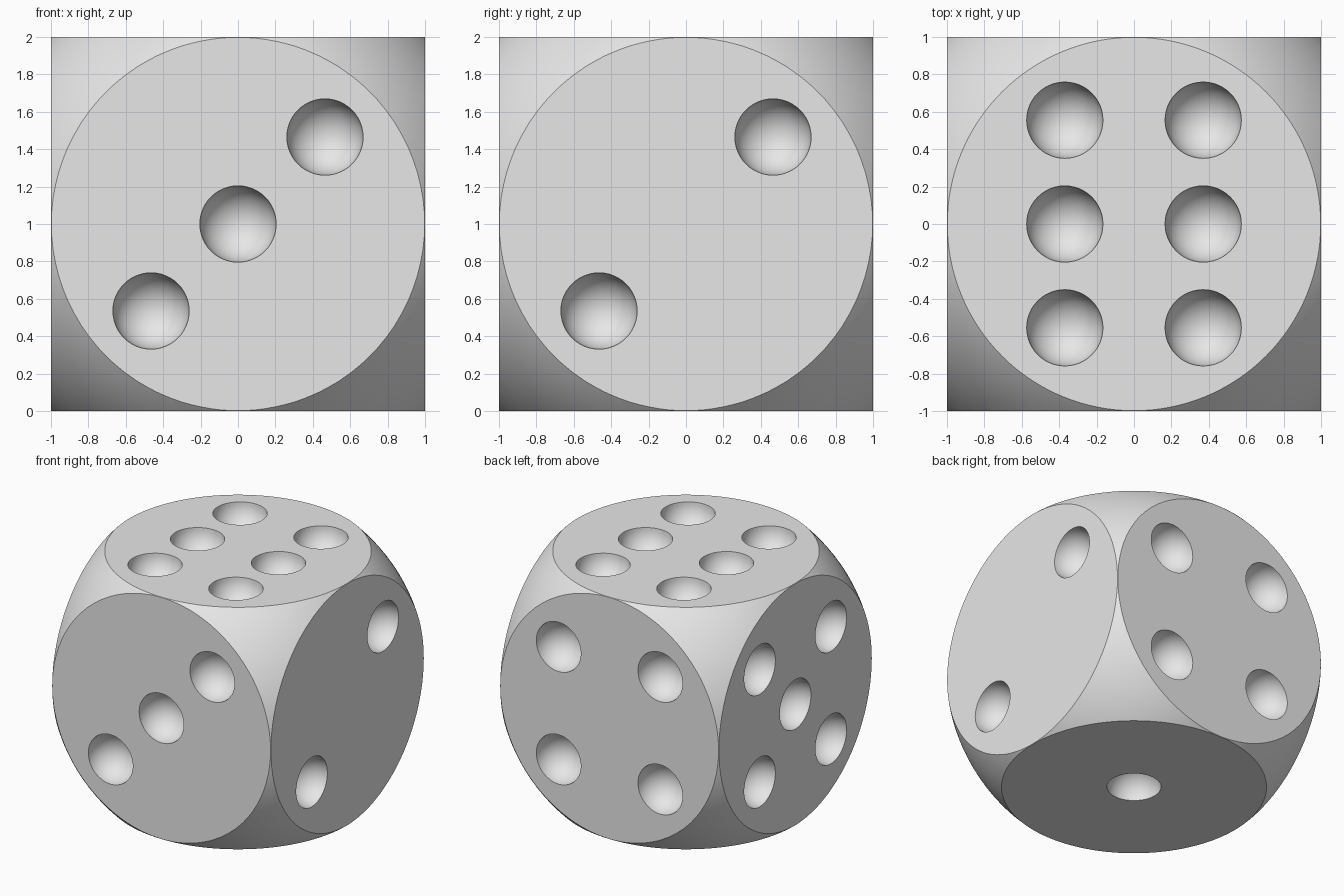
import bpy, bmesh, math
from mathutils import Matrix, Vector

if "Cube" in bpy.data.objects:
    bpy.data.objects.remove(bpy.data.objects["Cube"])

PIP_R = 0.204   # pip radius
D = 0.465       # diagonal pip offset
BALL_R = 1.413  # ball that rounds the cube corners

grey = bpy.data.materials.new("light grey")
grey.diffuse_color = (0.8, 0.8, 0.8, 1)
grey.use_nodes = True
grey.node_tree.nodes["Principled BSDF"].inputs["Base Color"].default_value = grey.diffuse_color


def mesh_object(name, bm):
    mesh = bpy.data.meshes.new(name)
    bm.to_mesh(mesh)
    bm.free()
    mesh.materials.append(grey)
    obj = bpy.data.objects.new(name, mesh)
    bpy.context.collection.objects.link(obj)
    return obj


def ball(bm, centre, radius, segments, rings):
    bmesh.ops.create_uvsphere(bm, u_segments=segments, v_segments=rings,
                              radius=radius, matrix=Matrix.Translation(centre))


def apply_boolean(obj, cutter, operation):
    mod = obj.modifiers.new(operation.lower(), 'BOOLEAN')
    mod.operation, mod.solver, mod.object = operation, 'EXACT', cutter
    bpy.context.view_layer.objects.active = obj
    bpy.ops.object.modifier_apply(modifier=mod.name)
    bpy.data.objects.remove(cutter)


# Cube body
bm = bmesh.new()
bmesh.ops.create_cube(bm, size=2, matrix=Matrix.Translation((0, 0, 1)))
die = mesh_object("die_body", bm)

# Rounded corners
bm = bmesh.new()
ball(bm, (0, 0, 1), BALL_R, 128, 64)
apply_boolean(die, mesh_object("corner_ball", bm), 'INTERSECT')

# Pip layouts in the two axes of each face
one = [(0, 0)]
two = [(D, D), (-D, -D)]
three = two + one
four = [(u, v) for u in (-D, D) for v in (-D, D)]
five = four + one
six = [(u, v) for u in (-0.37, 0.37) for v in (-0.555, 0, 0.555)]

X, Y, Z = Vector((1, 0, 0)), Vector((0, 1, 0)), Vector((0, 0, 1))
faces = [(-Y, X, Z, three), (X, Y, Z, two), (Y, X, Z, four),
         (-X, Y, Z, five), (Z, X, Y, six), (-Z, X, Y, one)]

# Scooped pips
bm = bmesh.new()
for normal, u_axis, v_axis, pips in faces:
    for u, v in pips:
        ball(bm, Z + normal + u_axis * u + v_axis * v, PIP_R, 48, 24)
apply_boolean(die, mesh_object("pip_cutters", bm), 'DIFFERENCE')

# Smooth curves with crisp rims
die.select_set(True)
bpy.ops.object.shade_smooth_by_angle(angle=math.radians(30))
